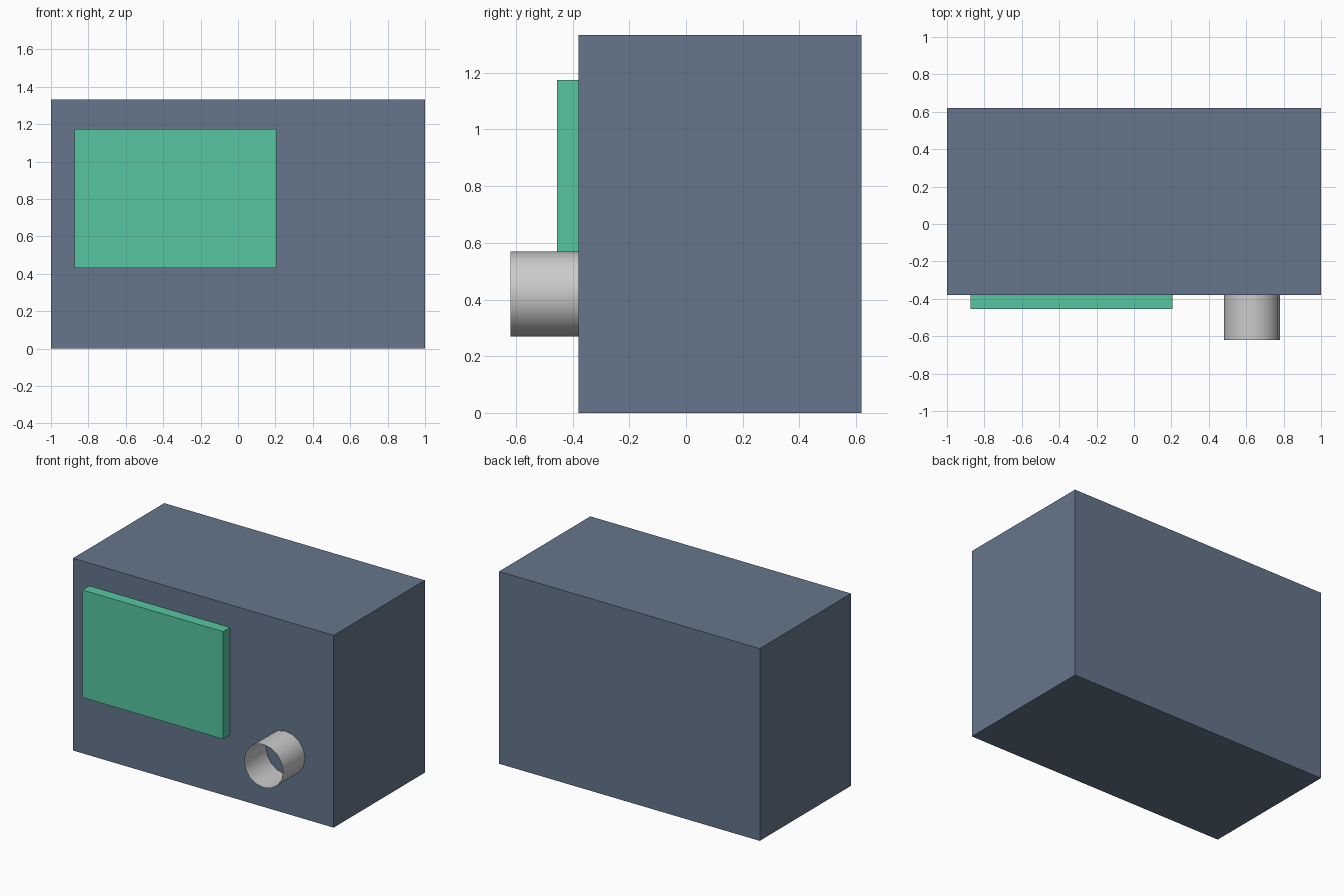
import bpy, math

if "Cube" in bpy.data.objects:
    bpy.data.objects.remove(bpy.data.objects["Cube"])


def material(name, color):
    m = bpy.data.materials.new(name)
    m.diffuse_color = (*color, 1)
    m.use_nodes = True
    m.node_tree.nodes["Principled BSDF"].inputs["Base Color"].default_value = m.diffuse_color
    return m


def box(name, lo, hi, mat):
    center = [(a + b) / 2 for a, b in zip(lo, hi)]
    bpy.ops.mesh.primitive_cube_add(size=1, location=center)
    ob = bpy.context.object
    ob.name = name
    ob.scale = [b - a for a, b in zip(lo, hi)]
    bpy.ops.object.transform_apply(location=False, rotation=False, scale=True)
    ob.data.materials.append(mat)
    return ob


FRONT = -0.38

# Cabinet and raised front panel
box("cabinet", (-1, FRONT, 0), (1, 0.62, 1.333), material("slate", (0.13, 0.18, 0.26)))
box("screen_panel", (-0.875, -0.455, 0.43), (0.205, FRONT, 1.175),
    material("green", (0.093, 0.565, 0.352)))

# Open thin-walled tube on the front
bpy.ops.mesh.primitive_cylinder_add(
    vertices=16, radius=0.15, depth=0.24, end_fill_type='NOTHING',
    location=(0.63, FRONT - 0.12, 0.42), rotation=(math.pi / 2, 0, 0))
tube = bpy.context.object
tube.name = "front_tube"
bpy.ops.object.shade_smooth_by_angle(angle=math.radians(40))
